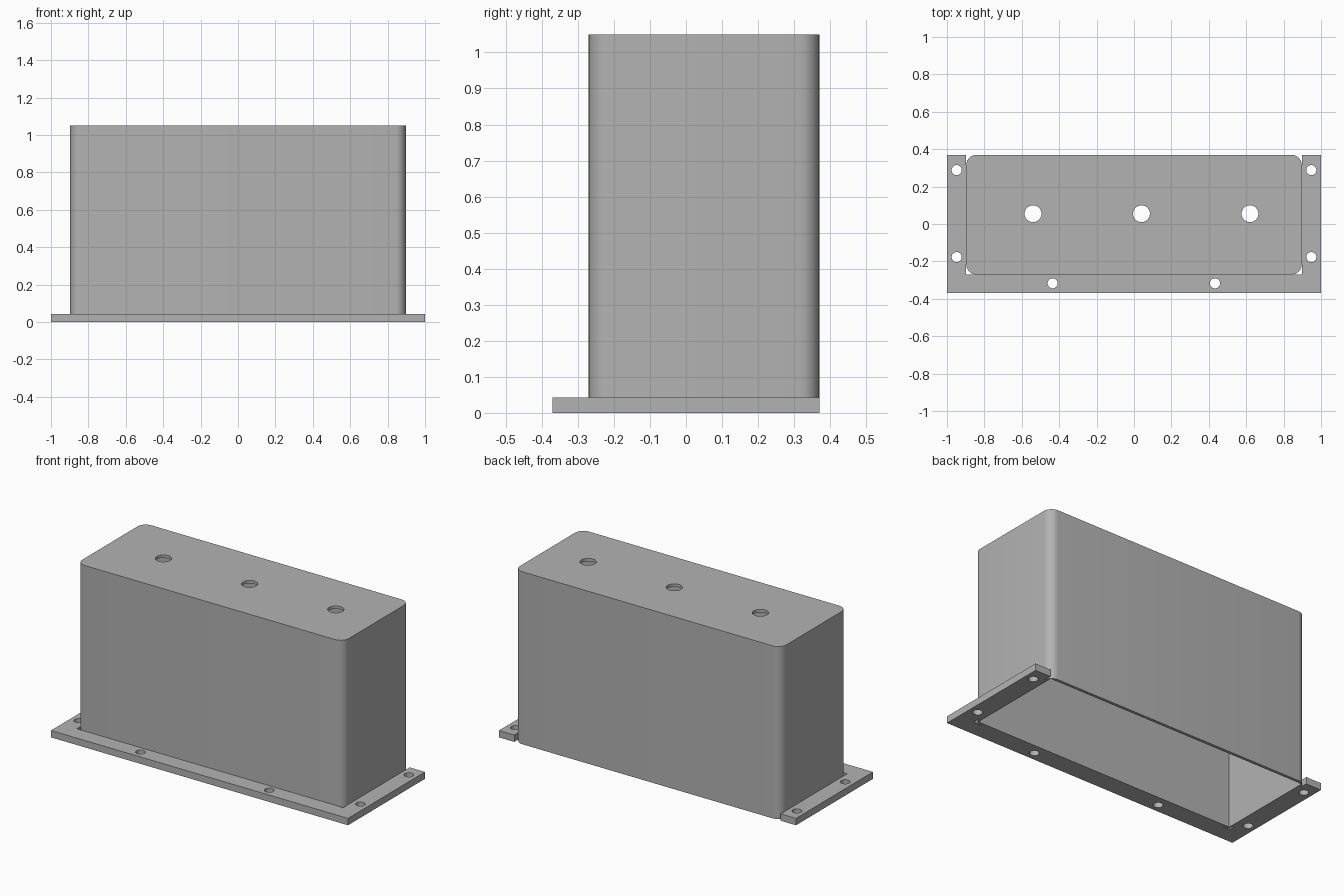
import bpy, bmesh, math
from mathutils import Matrix, Vector

cube = bpy.data.objects.get("Cube")
if cube:
    bpy.data.objects.remove(cube, do_unlink=True)

# Main dimensions
HALF_X, FRONT, BACK, HEIGHT = 0.897, -0.27, 0.37, 1.05
FLANGE_Z, RADIUS, WALL = 0.042, 0.055, 0.018

grey = bpy.data.materials.new("plain grey")
grey.use_nodes = True
colour = (0.45, 0.45, 0.45, 1)
grey.diffuse_color = colour
grey.node_tree.nodes["Principled BSDF"].inputs["Base Color"].default_value = colour


def make_object(name, bm):
    bmesh.ops.recalc_face_normals(bm, faces=bm.faces)
    mesh = bpy.data.meshes.new(name)
    bm.to_mesh(mesh)
    bm.free()
    obj = bpy.data.objects.new(name, mesh)
    bpy.context.collection.objects.link(obj)
    mesh.materials.append(grey)
    return obj


def extrude_outline(name, outline, z0, z1):
    bm = bmesh.new()
    face = bm.faces.new([bm.verts.new((x, y, z0)) for x, y in outline])
    top = bmesh.ops.extrude_face_region(bm, geom=[face])["geom"]
    bmesh.ops.translate(bm, vec=(0, 0, z1 - z0),
                        verts=[v for v in top if isinstance(v, bmesh.types.BMVert)])
    return make_object(name, bm)


def rectangle(x, y0, y1):
    return [(-x, y0), (x, y0), (x, y1), (-x, y1)]


def rounded_rectangle(x, y0, y1, r, steps=8):
    centres = [(x - r, y1 - r), (r - x, y1 - r), (r - x, y0 + r), (x - r, y0 + r)]
    points = []
    for quarter, (cx, cy) in enumerate(centres):
        for i in range(steps + 1):
            a = (quarter + i / steps) * math.pi / 2
            points.append((cx + r * math.cos(a), cy + r * math.sin(a)))
    return points


def drill(name, positions, radius, z):
    bm = bmesh.new()
    for x, y in positions:
        bmesh.ops.create_cone(bm, cap_ends=True, segments=32, radius1=radius,
                              radius2=radius, depth=0.2,
                              matrix=Matrix.Translation((x, y, z)))
    return make_object(name, bm)


def cut(obj, cutter):
    mod = obj.modifiers.new("cut", 'BOOLEAN')
    mod.operation, mod.solver, mod.object = 'DIFFERENCE', 'EXACT', cutter
    bpy.ops.object.select_all(action='DESELECT')
    obj.select_set(True)
    bpy.context.view_layer.objects.active = obj
    bpy.ops.object.modifier_apply(modifier=mod.name)
    bpy.data.objects.remove(cutter, do_unlink=True)
    bpy.ops.object.shade_smooth_by_angle(angle=math.radians(30))


# Hollow cover: rounded outside, square inside, open at the bottom
cover = extrude_outline("cover", rounded_rectangle(HALF_X, FRONT, BACK, RADIUS), 0, HEIGHT)
cut(cover, extrude_outline("cavity", rectangle(HALF_X - WALL, FRONT + WALL, BACK - WALL),
                           -0.1, HEIGHT - WALL))
cut(cover, drill("top_holes", [(-0.54, 0.055), (0.04, 0.055), (0.62, 0.055)],
                 0.045, HEIGHT))

# U-shaped mounting flange, open at the back
u_shape = [(-1, -0.37), (1, -0.37), (1, BACK), (HALF_X, BACK),
           (HALF_X, FRONT), (-HALF_X, FRONT), (-HALF_X, BACK), (-1, BACK)]
flange = extrude_outline("mounting_flange", u_shape, 0, FLANGE_Z)
screw_holes = [(side * 0.948, y) for side in (-1, 1) for y in (-0.177, 0.288)]
screw_holes += [(-0.435, -0.317), (0.433, -0.317)]
cut(flange, drill("screw_holes", screw_holes, 0.027, 0))
